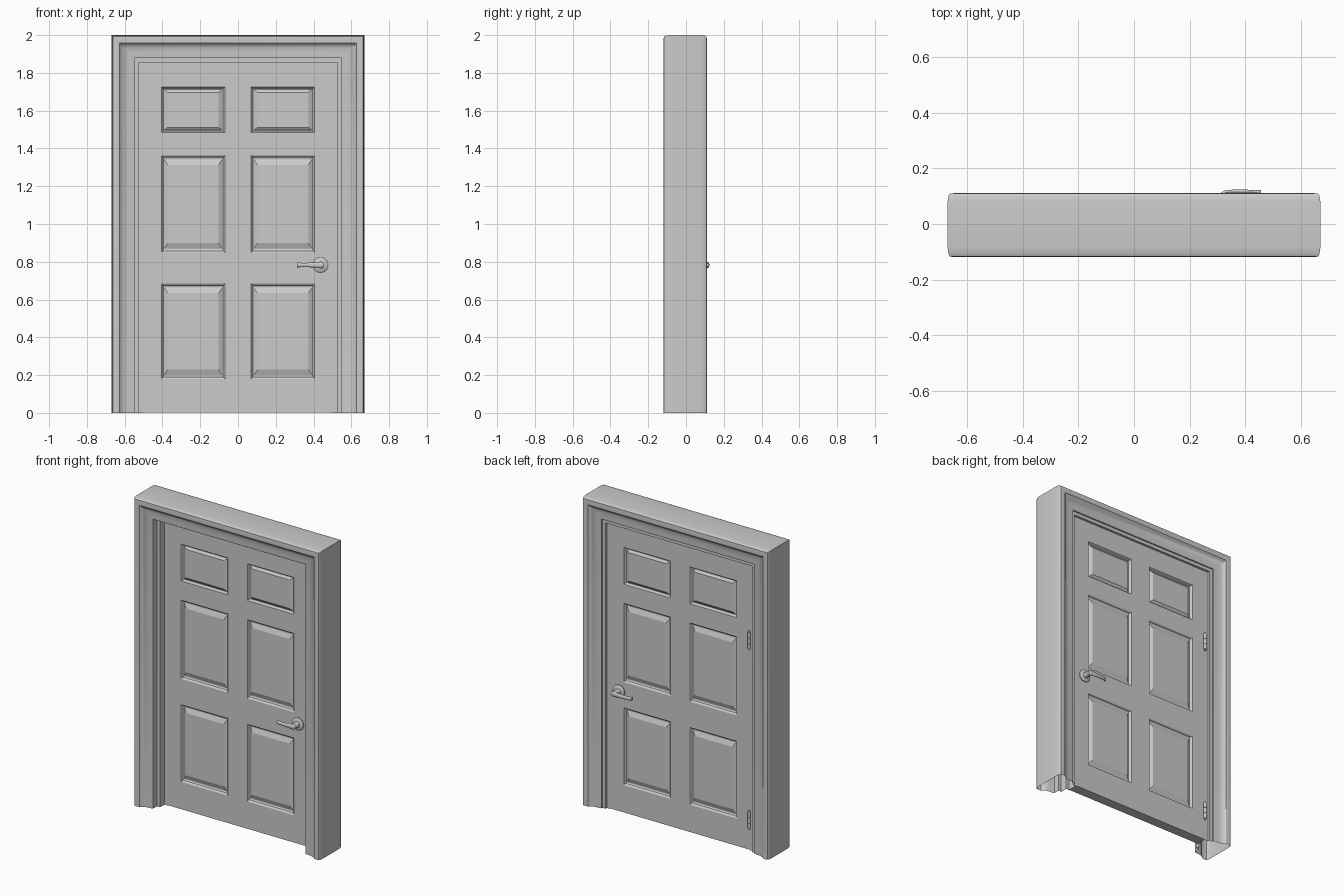
import bpy, bmesh, math
from mathutils import Matrix, Vector

if "Cube" in bpy.data.objects:
    bpy.data.objects.remove(bpy.data.objects["Cube"])

DOOR_F, DOOR_B = -0.005, 0.06      # front and back faces of the door leaf


def finish(bm, name, angle=30):
    bmesh.ops.remove_doubles(bm, verts=bm.verts, dist=1e-5)
    bmesh.ops.recalc_face_normals(bm, faces=bm.faces)
    me = bpy.data.meshes.new(name)
    bm.to_mesh(me)
    bm.free()
    ob = bpy.data.objects.new(name, me)
    bpy.context.collection.objects.link(ob)
    bpy.ops.object.select_all(action='DESELECT')
    ob.select_set(True)
    bpy.context.view_layer.objects.active = ob
    bpy.ops.object.shade_smooth_by_angle(angle=math.radians(angle))
    return ob


def bridge(bm, a, b, closed=True):
    n = len(a)
    for i in range(n if closed else n - 1):
        j = (i + 1) % n
        bm.faces.new((a[i], a[j], b[j], b[i]))


# Door frame: moulding profile (inset from outer edge, y) swept with mitres, open at the floor
front = [(0.17, DOOR_F), (0.144, DOOR_F), (0.144, -0.05), (0.122, -0.05), (0.122, -0.088),
         (0.105, -0.092), (0.085, -0.093), (0.065, -0.098), (0.05, -0.107), (0.042, -0.116),
         (0.025, -0.119), (0.008, -0.117), (0.003, -0.108), (0, -0.085)]
back = [(0, 0.08), (0.003, 0.101), (0.008, 0.109), (0.025, 0.111), (0.042, 0.108), (0.05, 0.1),
        (0.065, 0.092), (0.085, 0.088), (0.105, 0.087), (0.122, 0.084), (0.122, 0.075),
        (0.144, 0.075), (0.144, DOOR_B), (0.17, DOOR_B)]
bm = bmesh.new()
prev = None
for d, y in front + back:
    x, z = 0.67 - d, 2 - d
    row = [bm.verts.new(p) for p in ((-x, y, 0), (-x, y, z), (x, y, z), (x, y, 0))]
    if prev:
        bridge(bm, prev, row, closed=False)
    prev = row
finish(bm, "door_frame")

# Door leaf: a grid of rails and stiles with six raised panels on each side
xs = [-0.502, -0.405, -0.07, 0.07, 0.405, 0.502]
zs = [0.003, 0.18, 0.684, 0.849, 1.363, 1.485, 1.724, 1.832]
steps = [(0, 0), (0.12, 0.004), (0.18, 0.011), (0.32, 0.015), (0.42, 0.015), (1, 0.004)]


def rect(bm, x0, x1, z0, z1, y):
    return [bm.verts.new(p) for p in ((x0, y, z0), (x1, y, z0), (x1, y, z1), (x0, y, z1))]


bm = bmesh.new()
for y, inward in ((DOOR_F, 1), (DOOR_B, -1)):
    for i in range(5):
        for k in range(7):
            x0, x1, z0, z1 = xs[i], xs[i + 1], zs[k], zs[k + 1]
            if i in (1, 3) and k in (1, 3, 5):
                ix, iz = 0.033, (0.027 if k == 5 else 0.05)
                loop = None
                for t, depth in steps:
                    new = rect(bm, x0 + ix * t, x1 - ix * t, z0 + iz * t, z1 - iz * t,
                               y + inward * depth)
                    if loop:
                        bridge(bm, loop, new)
                    loop = new
                bm.faces.new(loop)
            else:
                bm.faces.new(rect(bm, x0, x1, z0, z1, y))
bmesh.ops.remove_doubles(bm, verts=bm.verts, dist=1e-5)
rim = [e for e in bm.edges if e.is_boundary]
bmesh.ops.bridge_loops(bm, edges=rim)
finish(bm, "door_leaf", 20)


def disc(bm, x, z, y0, y1, r0, r1, seg=32):
    length = y1 - y0
    rot = Matrix.Rotation(math.radians(-90 if length > 0 else 90), 4, 'X')
    mat = Matrix.Translation((x, (y0 + y1) / 2, z)) @ rot
    bmesh.ops.create_cone(bm, cap_ends=True, segments=seg, radius1=r0, radius2=r1,
                          depth=abs(length), matrix=mat)


# Lever handles: rosette, neck and a tapering lever that curves back to the door at its tip
HX, HZ = 0.437, 0.783
lever = [(0.456, 0.054, 0.009), (0.45, 0.054, 0.015), (0.437, 0.054, 0.018), (0.415, 0.055, 0.015),
         (0.38, 0.056, 0.012), (0.345, 0.055, 0.0115), (0.325, 0.052, 0.012), (0.312, 0.044, 0.012)]
for name, y, s in (("front_handle", DOOR_F, -1), ("back_handle", DOOR_B, 1)):
    bm = bmesh.new()
    disc(bm, HX, HZ, y, y + s * 0.006, 0.04, 0.04)
    disc(bm, HX, HZ, y + s * 0.006, y + s * 0.011, 0.04, 0.034)
    disc(bm, HX, HZ, y + s * 0.011, y + s * 0.05, 0.018, 0.015)
    prev = None
    for x, out, h in lever:
        ring = []
        for a in range(12):
            ang = math.tau * a / 12
            ring.append(bm.verts.new((x, y + s * (out + 0.008 * math.cos(ang)),
                                      HZ + h * math.sin(ang))))
        if prev:
            bridge(bm, prev, ring)
        else:
            bm.faces.new(ring)
        prev = ring
    bm.faces.new(prev)
    finish(bm, name, 40)

# Hinges: three knuckles and a pin with small caps on the back, on the side away from the handle
for name, hz in (("lower_hinge", 0.2), ("upper_hinge", 1.365)):
    bm = bmesh.new()
    for dz, r, h in ((-0.036, 0.009, 0.033), (0, 0.009, 0.033), (0.036, 0.009, 0.033),
                     (0, 0.006, 0.12)):
        bmesh.ops.create_cone(bm, cap_ends=True, segments=16, radius1=r, radius2=r, depth=h,
                              matrix=Matrix.Translation((-0.5, DOOR_B + 0.006, hz + dz)))
    finish(bm, name, 40)
